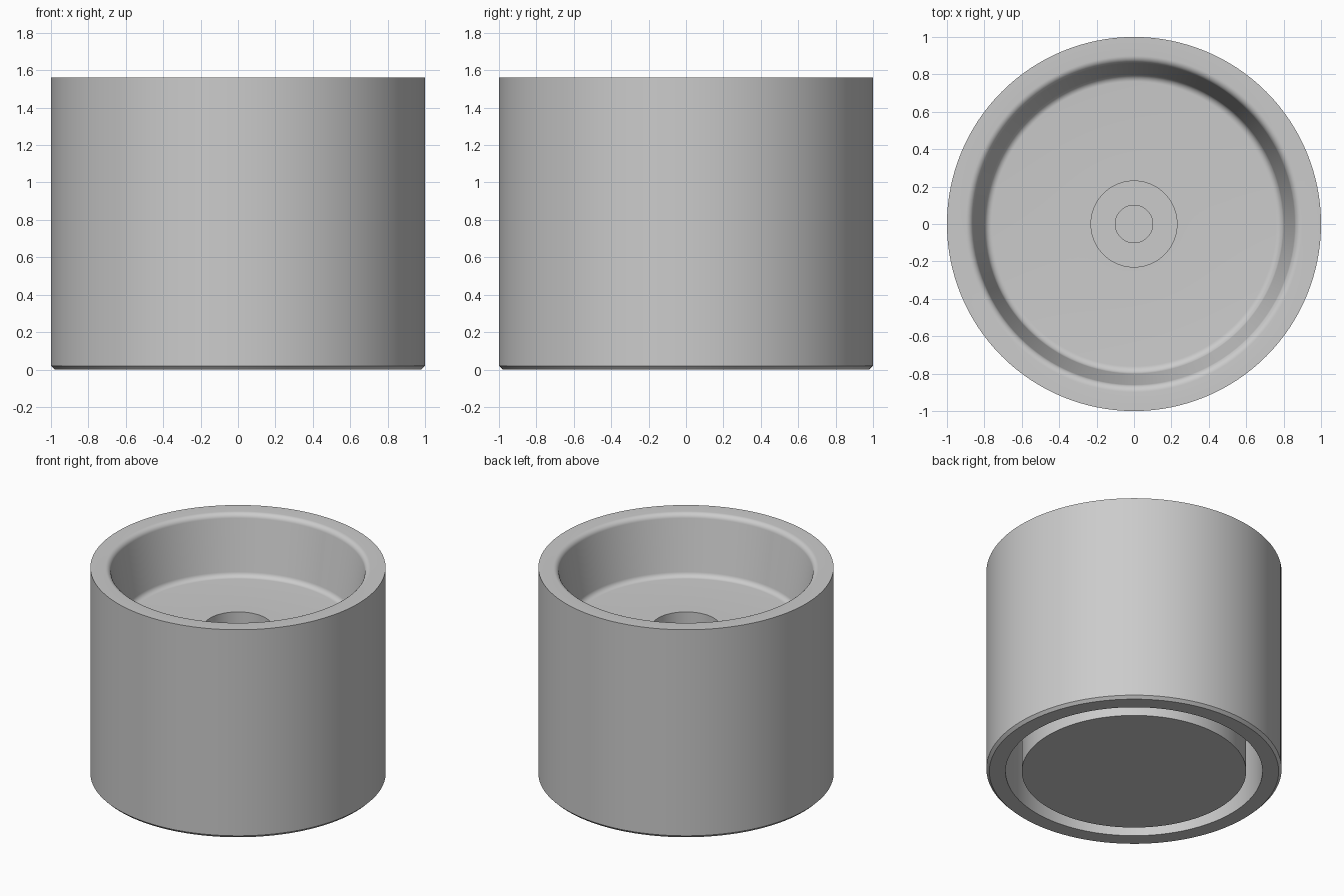
import bpy, bmesh, math
from mathutils import Vector

cube = bpy.data.objects.get("Cube")
if cube:
    bpy.data.objects.remove(cube, do_unlink=True)

SIDES = 128
HEIGHT = 1.56
FLOOR = 1.12

grey = bpy.data.materials.new("plain grey")
grey.use_nodes = True
colour = (0.6, 0.6, 0.6, 1)
grey.diffuse_color = colour
grey.node_tree.nodes["Principled BSDF"].inputs["Base Color"].default_value = colour


def fillet(before, corner, after, radius, steps=8):
    """Points of a tangent arc that rounds a profile corner."""
    c = Vector(corner)
    u = (Vector(before) - c).normalized()
    v = (Vector(after) - c).normalized()
    half = u.angle(v) / 2
    centre = c + (u + v).normalized() * radius / math.sin(half)
    reach = radius / math.tan(half)
    start, end = c + u * reach - centre, c + v * reach - centre
    sweep = math.pi - 2 * half
    points = []
    for i in range(steps + 1):
        t = i / steps
        a, b = math.sin((1 - t) * sweep), math.sin(t * sweep)
        points.append(tuple(centre + (start * a + end * b) / math.sin(sweep)))
    return points


def lathe(name, profile):
    """Spin a (radius, height) profile about the z axis."""
    bm = bmesh.new()
    verts = [bm.verts.new((r, 0, z)) for r, z in profile]
    edges = [bm.edges.new(pair) for pair in zip(verts, verts[1:])]
    bmesh.ops.spin(bm, geom=verts + edges, cent=(0, 0, 0), axis=(0, 0, 1),
                   angle=math.tau, steps=SIDES, use_merge=False)
    bmesh.ops.remove_doubles(bm, verts=bm.verts, dist=0.0001)
    bmesh.ops.recalc_face_normals(bm, faces=bm.faces)
    mesh = bpy.data.meshes.new(name)
    bm.to_mesh(mesh)
    bm.free()
    mesh.materials.append(grey)
    obj = bpy.data.objects.new(name, mesh)
    bpy.context.collection.objects.link(obj)
    bpy.ops.object.select_all(action='DESELECT')
    obj.select_set(True)
    bpy.context.view_layer.objects.active = obj
    bpy.ops.object.shade_smooth_by_angle(angle=math.radians(30))
    return obj


rim_edge, rim_corner = (1, HEIGHT), (0.865, HEIGHT)
floor_corner, bore_edge = (0.795, FLOOR), (0.23, FLOOR)

# Solid core and the deep ring groove underneath
underside = [(0, 0), (0.76, 0), (0.76, 0.8), (0.87, 0.8), (0.87, 0)]
# Chamfered foot and straight outer wall
outside = [(0.98, 0), (1, 0.02), rim_edge]
# Rounded rim, tapered dish wall and rounded floor edge
dish = (fillet(rim_edge, rim_corner, floor_corner, 0.04)
        + fillet(rim_corner, floor_corner, bore_edge, 0.04))
# Stepped blind hole in the middle of the dish
bore = [bore_edge, (0.23, 0.82), (0.1, 0.82), (0.1, 0.5), (0, 0.5)]

lathe("round_body", underside + outside + dish + bore)
